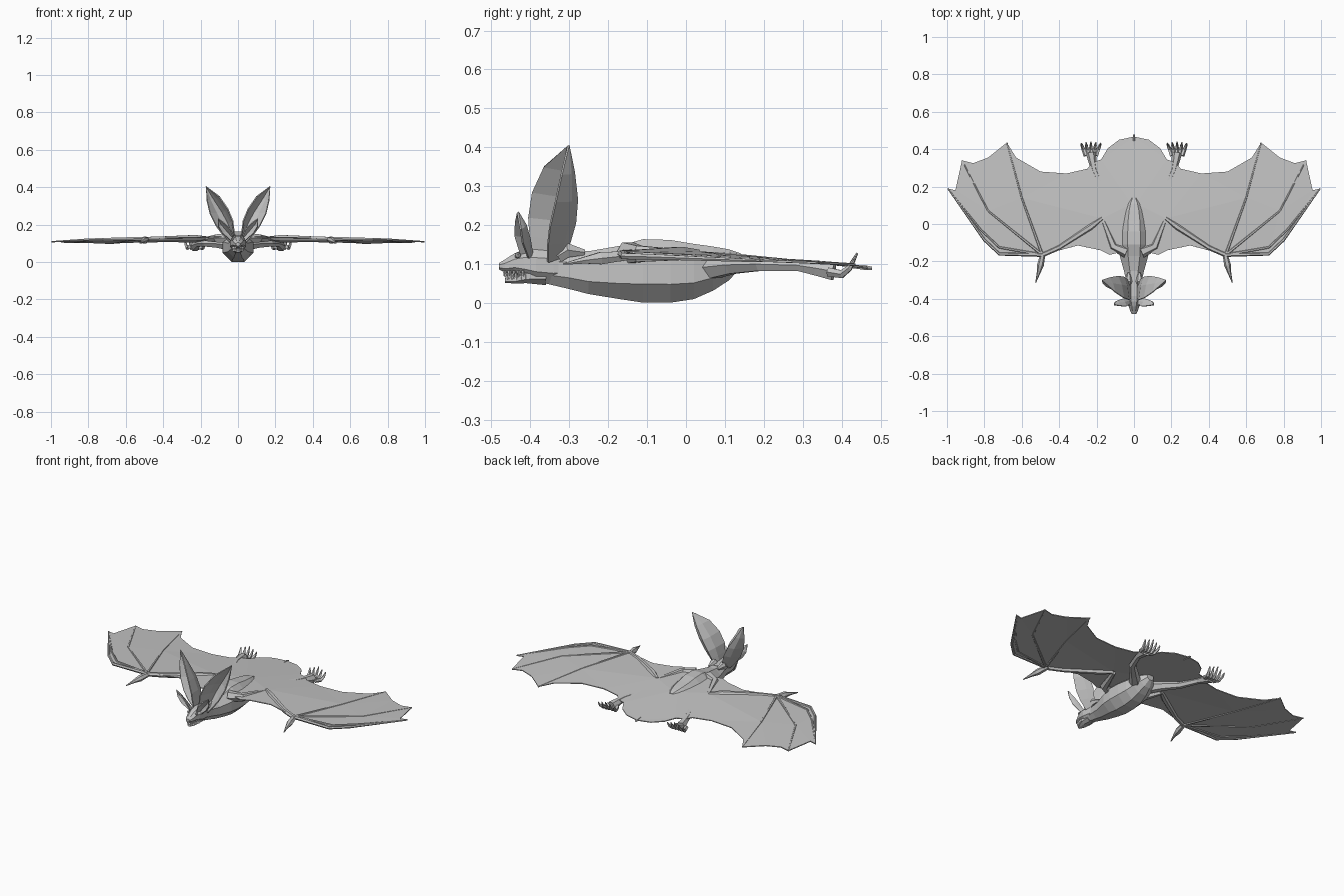
import bpy, bmesh, math
from mathutils import Vector

cube = bpy.data.objects.get("Cube")
if cube:
    bpy.data.objects.remove(cube)


def material(name, rgb):
    m = bpy.data.materials.new(name)
    m.use_nodes = True
    m.diffuse_color = (*rgb, 1)
    m.node_tree.nodes["Principled BSDF"].inputs["Base Color"].default_value = (*rgb, 1)
    return m


GREY = material("fur_grey", (0.55, 0.55, 0.55))
WHITE = material("tooth_white", (0.85, 0.85, 0.85))


def finish(name, bm, mat=GREY, mirror=False, thickness=0):
    bmesh.ops.remove_doubles(bm, verts=bm.verts, dist=0.0004)
    bmesh.ops.recalc_face_normals(bm, faces=bm.faces)
    mesh = bpy.data.meshes.new(name)
    bm.to_mesh(mesh)
    bm.free()
    mesh.materials.append(mat)
    ob = bpy.data.objects.new(name, mesh)
    bpy.context.collection.objects.link(ob)
    if mirror:
        ob.modifiers.new("both_sides", "MIRROR").use_clip = True
    if thickness:
        s = ob.modifiers.new("thickness", "SOLIDIFY")
        s.thickness, s.offset = thickness, 0


def skin(bm, rings):
    """Joins rings of points into a closed skin."""
    rows = [[bm.verts.new(p) for p in ring] for ring in rings]
    n = len(rows[0])
    for a, b in zip(rows, rows[1:]):
        for i in range(n):
            j = (i + 1) % n
            bm.faces.new((a[i], a[j], b[j], b[i]))
    bm.faces.new(rows[0])
    bm.faces.new(rows[-1])


def loft(name, sections, sides=8):
    """Sections along y: (y, top, bottom, half width)."""
    bm = bmesh.new()
    rings = []
    k = 1 / math.cos(math.pi / sides)
    for y, top, bottom, w in sections:
        angles = [2 * math.pi * (i + 0.5) / sides for i in range(sides)]
        rings.append([(w * k * math.cos(a), y, (top + bottom) / 2 +
                       (top - bottom) / 2 * k * math.sin(a)) for a in angles])
    skin(bm, rings)
    finish(name, bm)


def tube(bm, path, radii, sides=6):
    pts = [Vector(p) for p in path]
    rings = []
    for i, p in enumerate(pts):
        t = (pts[min(i + 1, len(pts) - 1)] - pts[max(i - 1, 0)]).normalized()
        u = t.cross(Vector((0, 0, 1)))
        u = u.normalized() if u.length > 0.01 else Vector((1, 0, 0))
        v = u.cross(t)
        rings.append([p + radii[i] * (u * math.cos(a) + v * math.sin(a))
                      for a in (2 * math.pi * k / sides for k in range(sides))])
    skin(bm, rings)


def wing_z(x, y):
    return 0.137 - 0.023 * x - 0.1 * max(0, y) * (1 - 0.7 * x)


def on_wing(points, lift=0):
    return [(x, y, wing_z(x, y) + lift) for x, y in points]


# Torso, head and lower jaw
loft("torso", [(-0.36, 0.128, 0.05, 0.03), (-0.3, 0.134, 0.036, 0.042),
               (-0.25, 0.133, 0.023, 0.054), (-0.17, 0.147, 0.01, 0.076),
               (-0.11, 0.164, 0.001, 0.082), (-0.04, 0.162, 0.001, 0.081),
               (0.02, 0.152, 0.01, 0.075), (0.07, 0.145, 0.032, 0.063),
               (0.11, 0.138, 0.058, 0.045), (0.14, 0.128, 0.09, 0.02)], 8)
loft("head", [(-0.48, 0.103, 0.086, 0.012), (-0.465, 0.112, 0.078, 0.02),
              (-0.44, 0.128, 0.076, 0.028), (-0.415, 0.138, 0.066, 0.036),
              (-0.385, 0.142, 0.055, 0.042), (-0.34, 0.14, 0.05, 0.038),
              (-0.28, 0.136, 0.06, 0.03)])
loft("lower_jaw", [(-0.465, 0.064, 0.052, 0.01), (-0.44, 0.068, 0.05, 0.02),
                   (-0.41, 0.085, 0.051, 0.03), (-0.36, 0.1, 0.046, 0.03)])

# Teeth in two rows
bm = bmesh.new()
for i in range(5):
    y, x = -0.466 + 0.012 * i, 0.012 + 0.004 * i
    size = 0.0055 if i == 1 else 0.0045
    tube(bm, [(x, y, 0.084), (x, y, 0.068)], [size, 0.002], 4)
    tube(bm, [(x - 0.001, y + 0.006, 0.06), (x - 0.001, y + 0.006, 0.077)], [size, 0.002], 4)
finish("teeth", bm, WHITE, True)

# Eyes
bm = bmesh.new()
bmesh.ops.create_icosphere(bm, subdivisions=1, radius=0.009)
bmesh.ops.translate(bm, verts=bm.verts, vec=(0.027, -0.432, 0.122))
finish("eyes", bm, GREY, True)


def leaf(name, rows, tip, bulge):
    """Cupped ear: rows of front edge, spine and outer edge, rounded between."""
    bm = bmesh.new()
    vs = []
    for row in rows:
        f, s, o = (Vector(p) for p in row)
        out = s - (f + o) / 2
        cup = [f, (f + s) / 2 + out * bulge, s, (s + o) / 2 + out * bulge, o]
        vs.append([bm.verts.new(p) for p in cup])
    top = bm.verts.new(tip)
    for a, b in zip(vs, vs[1:]):
        for i in range(len(a) - 1):
            bm.faces.new((a[i], a[i + 1], b[i + 1], b[i]))
    for i in range(len(vs[-1]) - 1):
        bm.faces.new((vs[-1][i], vs[-1][i + 1], top))
    finish(name, bm, GREY, True, 0.006)


# Ears and the small inner ears
leaf("ears", [
    [(0.016, -0.395, 0.125), (0.022, -0.31, 0.125), (0.045, -0.355, 0.105)],
    [(0.022, -0.402, 0.17), (0.036, -0.298, 0.16), (0.085, -0.355, 0.15)],
    [(0.028, -0.405, 0.22), (0.053, -0.285, 0.205), (0.118, -0.35, 0.195)],
    [(0.055, -0.395, 0.285), (0.085, -0.28, 0.265), (0.15, -0.335, 0.26)],
    [(0.1, -0.365, 0.35), (0.13, -0.288, 0.335), (0.166, -0.32, 0.33)],
], (0.172, -0.302, 0.405), 0.15)
leaf("inner_ears", [
    [(0.02, -0.425, 0.125), (0.025, -0.395, 0.125), (0.04, -0.405, 0.115)],
    [(0.04, -0.44, 0.175), (0.06, -0.402, 0.165), (0.085, -0.42, 0.155)],
    [(0.075, -0.438, 0.21), (0.09, -0.412, 0.2), (0.105, -0.425, 0.19)],
], (0.108, -0.432, 0.233), 0.1)

# Fur tufts behind the ears
bm = bmesh.new()
tube(bm, [(0.03, -0.33, 0.12), (0.03, -0.305, 0.136), (0.028, -0.26, 0.13)],
     [0.02, 0.022, 0.008])
finish("ear_tufts", bm, GREY, True)

# Wing membrane: panels between the fingers, plus the tail web
wrist, knuckle, bend = (0.49, -0.165), (0.8, -0.085), (0.78, 0.07)
tip_a, tip_b, tip_c = (0.995, 0.19), (0.92, 0.34), (0.68, 0.435)
elbow, ankle, hip = (0.17, 0.03), (0.22, 0.33), (0.05, 0.09)
mid_c = (0.6, 0.14)
panels = [
    [(0, -0.15), (0.07, -0.15), elbow, hip, (0, 0.09)],
    [(0.07, -0.15), (0.13, -0.165), (0.18, -0.14), (0.3, -0.115), wrist, elbow],
    [hip, elbow, (0.36, 0.27), (0.25, 0.295), ankle, (0.17, 0.19)],
    [elbow, wrist, mid_c, (0.5, 0.28), (0.36, 0.27)],
    [mid_c, tip_c, (0.63, 0.355), (0.5, 0.28)],
    [wrist, bend, tip_b, (0.86, 0.325), (0.78, 0.355), tip_c, mid_c],
    [wrist, (0.72, -0.16), knuckle, tip_a, (0.955, 0.18), tip_b, bend],
    [(0, 0.09), hip, (0.17, 0.19), ankle, (0.175, 0.345), (0.14, 0.405), (0.08, 0.45), (0, 0.467)],
]
bm = bmesh.new()
for panel in panels:
    bm.faces.new([bm.verts.new(p) for p in on_wing(panel)])
bmesh.ops.triangulate(bm, faces=bm.faces)
finish("wing_membrane", bm, GREY, True, 0.005)

# Arms and fingers
bones = [
    ("upper_arms", [(0.04, -0.15), (0.11, -0.12), elbow], [0.032, 0.024, 0.012], -0.008),
    ("forearms", [elbow, (0.23, -0.015), (0.4, -0.125), wrist], [0.011, 0.018, 0.014, 0.013], -0.003),
    ("first_fingers", [wrist, (0.72, -0.16), knuckle, tip_a], [0.011, 0.009, 0.008, 0.004], 0),
    ("second_fingers", [wrist, (0.72, -0.125), (0.82, -0.03), tip_a], [0.009, 0.007, 0.006, 0.003], 0),
    ("third_fingers", [wrist, bend, tip_b], [0.009, 0.006, 0.004], 0),
    ("fourth_fingers", [wrist, mid_c, tip_c], [0.009, 0.006, 0.004], 0),
]
for name, path, radii, lift in bones:
    bm = bmesh.new()
    tube(bm, on_wing(path, lift), radii)
    finish(name, bm, GREY, True)

# Thumbs
bm = bmesh.new()
tube(bm, [(0.485, -0.15, 0.122), (0.5, -0.22, 0.115), (0.51, -0.26, 0.11),
          (0.526, -0.315, 0.1)], [0.013, 0.018, 0.01, 0.002])
finish("thumbs", bm, GREY, True)

# Legs and feet
bm = bmesh.new()
tube(bm, [(0.03, 0.05, 0.09), (0.1, 0.12, 0.098), (0.17, 0.19, 0.1), (0.212, 0.29, 0.097),
          (0.222, 0.335, 0.09), (0.23, 0.38, 0.082)],
     [0.036, 0.026, 0.02, 0.017, 0.022, 0.027])
finish("legs", bm, GREY, True)

# Toes
bm = bmesh.new()
for i in range(5):
    s = i - 2
    x = 0.23 + 0.014 * s
    drop = 0.008 * abs(s)
    tube(bm, [(x, 0.365, 0.08), (x + 0.006 * s, 0.4, 0.074), (x + 0.01 * s, 0.42, 0.09),
              (x + 0.012 * s, 0.44 - drop / 2, 0.128 - drop)],
         [0.012, 0.011, 0.008, 0.003], 5)
finish("toes", bm, GREY, True)

# Tail tip
bm = bmesh.new()
tube(bm, [(0, 0.42, 0.094), (0, 0.46, 0.091), (0, 0.478, 0.089)], [0.004, 0.007, 0.005])
finish("tail_tip", bm)
